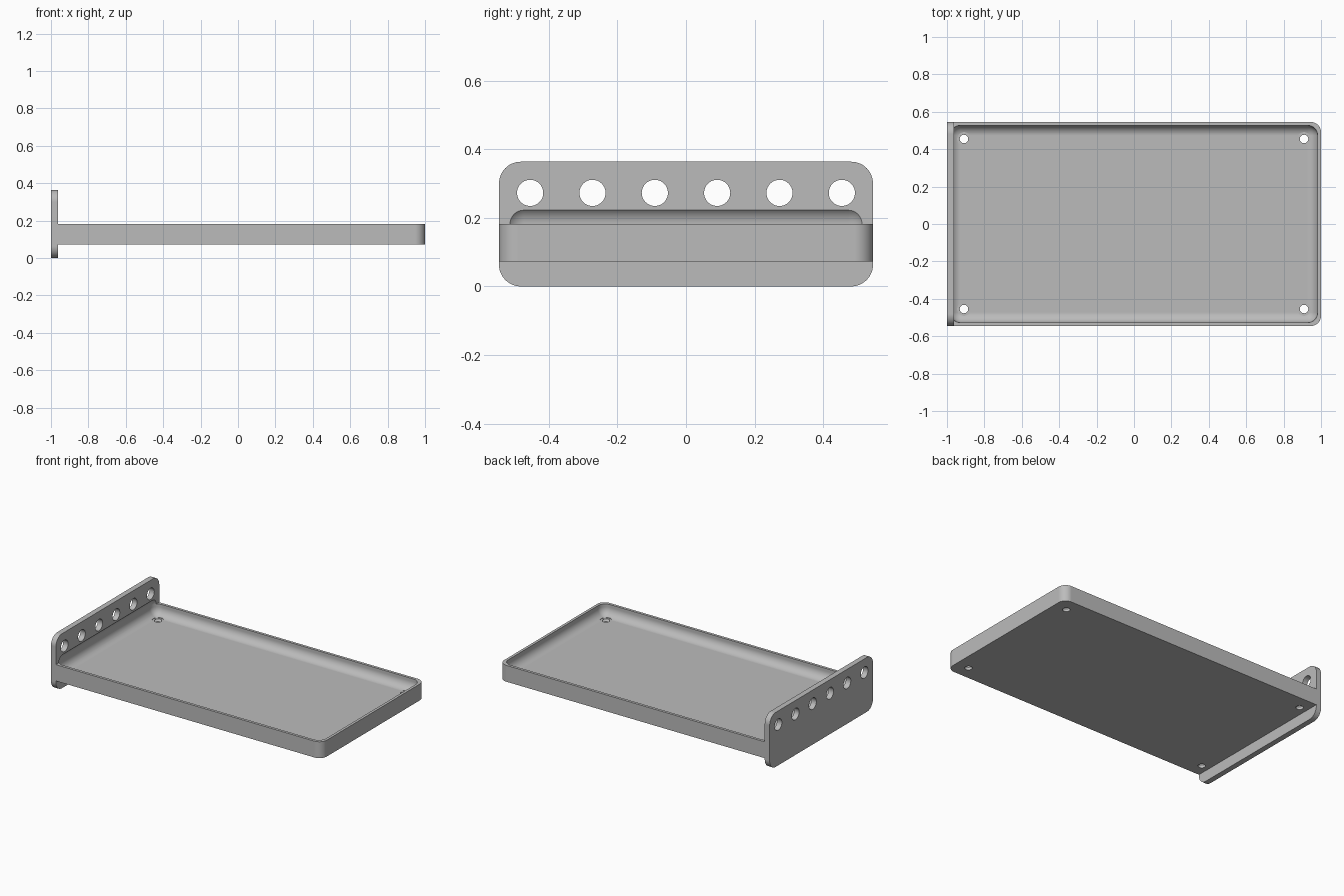
import bpy, bmesh, math
from mathutils import Matrix

if "Cube" in bpy.data.objects:
    bpy.data.objects.remove(bpy.data.objects["Cube"])

U = 1 / 55  # one small design unit; the tray is 110 units long

grey = bpy.data.materials.new("plain grey")
grey.use_nodes = True
color = (0.5, 0.5, 0.5, 1)
grey.diffuse_color = color
grey.node_tree.nodes["Principled BSDF"].inputs["Base Color"].default_value = color


def make(name, bm):
    """Scale a bmesh to model size and turn it into an object."""
    bmesh.ops.scale(bm, vec=(U, U, U), verts=bm.verts)
    bmesh.ops.recalc_face_normals(bm, faces=bm.faces)
    mesh = bpy.data.meshes.new(name)
    bm.to_mesh(mesh)
    bm.free()
    obj = bpy.data.objects.new(name, mesh)
    bpy.context.collection.objects.link(obj)
    mesh.materials.append(grey)
    return obj


def box(lo, hi, radius=0, pick=lambda e: True, segments=12):
    """Box between two corners, with the picked edges rounded."""
    bm = bmesh.new()
    bmesh.ops.create_cube(bm, size=1)
    for v in bm.verts:
        v.co = [(a + b) / 2 + c * (b - a) for a, b, c in zip(lo, hi, v.co)]
    if radius:
        bmesh.ops.bevel(bm, geom=[e for e in bm.edges if pick(e)], offset=radius,
                        segments=segments, profile=0.5, affect='EDGES')
    return bm


def along(edge, axis):
    d = edge.verts[0].co - edge.verts[1].co
    return abs(d[axis]) > 0.9 * d.length


def add_cone(bm, center, r1, r2, depth, turn=Matrix()):
    bmesh.ops.create_cone(bm, cap_ends=True, segments=40, radius1=r1, radius2=r2,
                          depth=depth, matrix=Matrix.Translation(center) @ turn)


def cut(obj, cutters):
    for c in cutters:
        mod = obj.modifiers.new(c.name, 'BOOLEAN')
        mod.object, mod.operation, mod.solver = c, 'DIFFERENCE', 'EXACT'
    deps = bpy.context.evaluated_depsgraph_get()
    mesh = bpy.data.meshes.new_from_object(obj.evaluated_get(deps))
    obj.modifiers.clear()
    obj.data = mesh


# Tray body, rounded at its free end
tray = make("tray", box((-53, -30, 4), (55, 30, 10), 3,
                        lambda e: along(e, 2) and e.verts[0].co.x > 0))

# Upright end plate with rounded corners
plate = make("end_plate", box((-55, -30, 0), (-53, 30, 20), 3.5,
                              lambda e: along(e, 0)))

# Rounded hollow, which also bites slightly into the end plate
hollow = make("hollow_cutter", box((-54, -29, 6), (54, 29, 13), 3))

# Row of six holes through the end plate
bm = bmesh.new()
for i in range(6):
    add_cone(bm, (-54, (i - 2.5) * 10, 15), 2.1, 2.1, 6, Matrix.Rotation(math.pi / 2, 4, 'Y'))
row = make("plate_hole_cutter", bm)

# Countersunk screw holes in the tray corners
shafts, sinks = bmesh.new(), bmesh.new()
for x in (-50, 50):
    for y in (-25, 25):
        add_cone(shafts, (x, y, 5), 1.25, 1.25, 6)
        add_cone(sinks, (x, y, 5.5), 1.25, 2, 1)
        add_cone(sinks, (x, y, 6.95), 2, 2, 1.9)
shaft = make("screw_hole_cutter", shafts)
sink = make("countersink_cutter", sinks)

cut(tray, [hollow, shaft, sink])
cut(plate, [hollow, row])

for c in (hollow, row, shaft, sink):
    bpy.data.objects.remove(c)

# Smooth curved surfaces while keeping edges crisp
bpy.ops.object.select_all(action='DESELECT')
for obj in (tray, plate):
    obj.select_set(True)
    bpy.context.view_layer.objects.active = obj
bpy.ops.object.shade_smooth_by_angle(angle=math.radians(30))
for obj in (tray, plate):
    mod = obj.modifiers.new("even_shading", 'WEIGHTED_NORMAL')
    mod.keep_sharp = True
